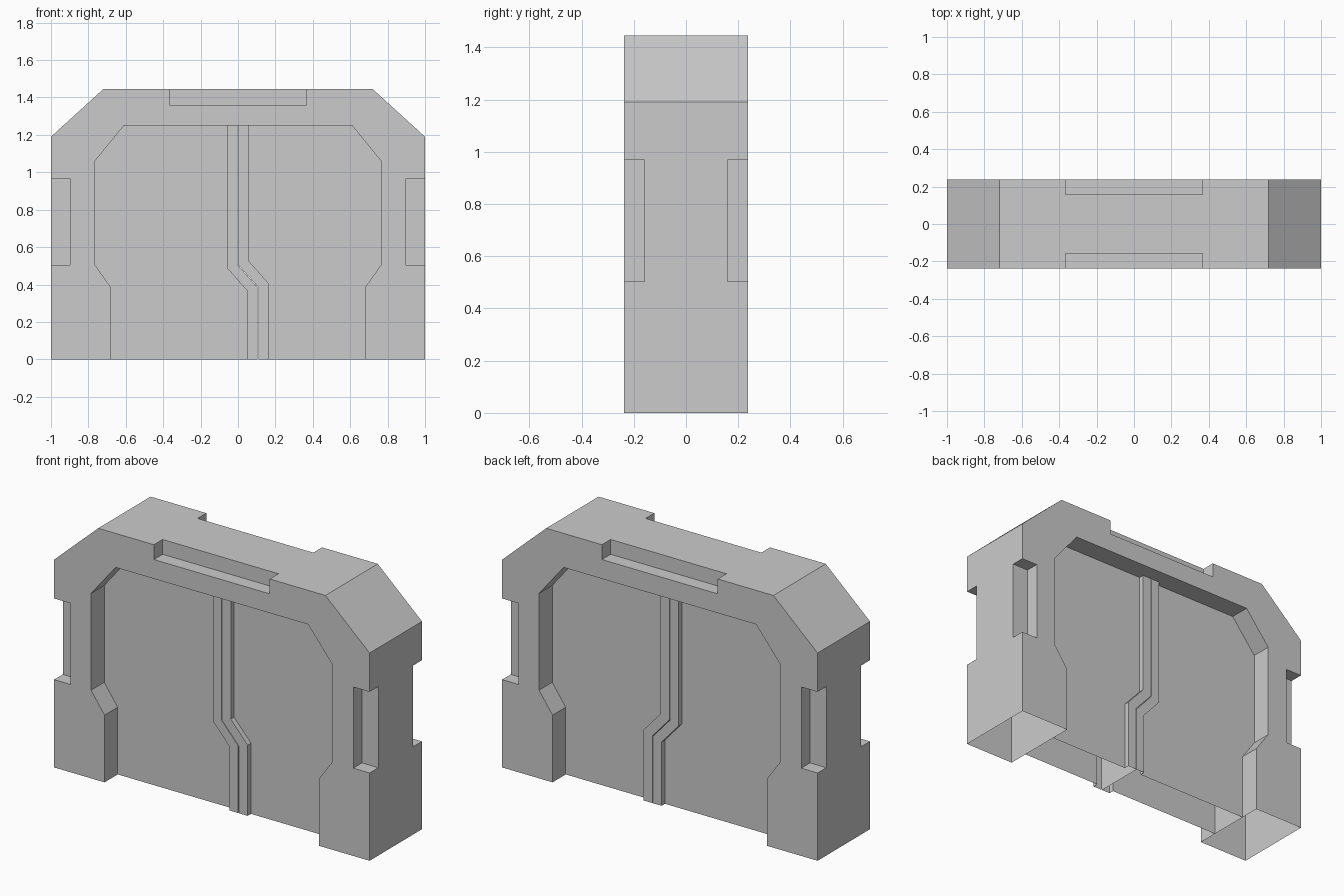
import bpy, bmesh
from mathutils import Vector

if "Cube" in bpy.data.objects:
    bpy.data.objects.remove(bpy.data.objects["Cube"])

D = 0.237        # half depth of the frame
PANEL = 0.118    # half depth of the door panels
STRIP = 0.148    # half depth of the raised seam strips


def make_object(name, bm):
    mesh = bpy.data.meshes.new(name)
    bm.to_mesh(mesh)
    bm.free()
    ob = bpy.data.objects.new(name, mesh)
    bpy.context.collection.objects.link(ob)
    return ob


def mirrored(points):
    return points + [(-x, z) for x, z in reversed(points)]


def add_box(bm, lo, hi):
    lo, hi = Vector(lo), Vector(hi)
    verts = bmesh.ops.create_cube(bm, size=1)["verts"]
    bmesh.ops.scale(bm, vec=hi - lo, verts=verts)
    bmesh.ops.translate(bm, vec=(lo + hi) / 2, verts=verts)


# Frame: arch-shaped outline extruded through the depth
outer = [(1, 0), (1, 1.19), (0.72, 1.445)]
inner = [(0.68, 0), (0.68, 0.385), (0.765, 0.505), (0.765, 1.06), (0.61, 1.25)]
bm = bmesh.new()
face = bm.faces.new([bm.verts.new((x, -D, z))
                     for x, z in mirrored(outer) + mirrored(inner)[::-1]])
ext = bmesh.ops.extrude_face_region(bm, geom=[face])["geom"]
bmesh.ops.translate(bm, vec=(0, 2 * D, 0),
                    verts=[v for v in ext if isinstance(v, bmesh.types.BMVert)])
bmesh.ops.recalc_face_normals(bm, faces=bm.faces)
frame = make_object("door_frame", bm)

# Notches in the top and side edges, front and back
bm = bmesh.new()
for s in (-1, 1):
    y0, y1 = sorted((s * 0.158, s * 0.4))
    add_box(bm, (-0.367, y0, 1.36), (0.367, y1, 1.6))
    for t in (-1, 1):
        x0, x1 = sorted((t * 0.897, t * 1.2))
        add_box(bm, (x0, y0, 0.503), (x1, y1, 0.968))
cutter = make_object("notch_cutter", bm)
cutter.hide_render = True
mod = frame.modifiers.new("notches", "BOOLEAN")
mod.operation = "DIFFERENCE"
mod.solver = "EXACT"
mod.object = cutter
bpy.context.view_layer.objects.active = frame
bpy.ops.object.modifier_apply(modifier=mod.name)
bpy.data.objects.remove(cutter)

# The shell is open underneath
bm = bmesh.new()
bm.from_mesh(frame.data)
bottom = [f for f in bm.faces if all(abs(v.co.z) < 1e-4 for v in f.verts)]
bmesh.ops.delete(bm, geom=bottom, context="FACES_ONLY")
bm.to_mesh(frame.data)
bm.free()


# Door leaves: recessed panel with a raised strip along the stepped seam
def leaf(name, side, seam, edge):
    bm = bmesh.new()

    def row(path, y):
        return [bm.verts.new((x, y, z)) for x, z in path]

    def band(a, b):
        for i in range(len(a) - 1):
            bm.faces.new((a[i], a[i + 1], b[i + 1], b[i]))

    jamb = [(side * x, z) for x, z in inner]
    seam_rows = []
    for s in (-1, 1):
        low = row(edge, s * PANEL)
        high = row(edge, s * STRIP)
        mid = row(seam, s * STRIP)
        bm.faces.new(row(jamb, s * PANEL) + low)
        band(low, high)
        band(high, mid)
        seam_rows.append(mid)
    band(*seam_rows)
    bmesh.ops.recalc_face_normals(bm, faces=bm.faces)
    # Make the normals point outwards
    front = next(f for f in bm.faces if len(f.verts) > 4 and f.verts[0].co.y < 0)
    front.normal_update()
    if front.normal.y > 0:
        bmesh.ops.reverse_faces(bm, faces=bm.faces)
    return make_object(name, bm)


def seam_path(dx, dz):
    return [(dx, 1.25), (dx, 0.505 + dz), (0.107 + dx, 0.385 + dz), (0.107 + dx, 0)]


leaf("left_door", -1, seam_path(-0.002, 0), seam_path(-0.056, -0.02))
leaf("right_door", 1, seam_path(0.002, 0), seam_path(0.058, 0.02))
